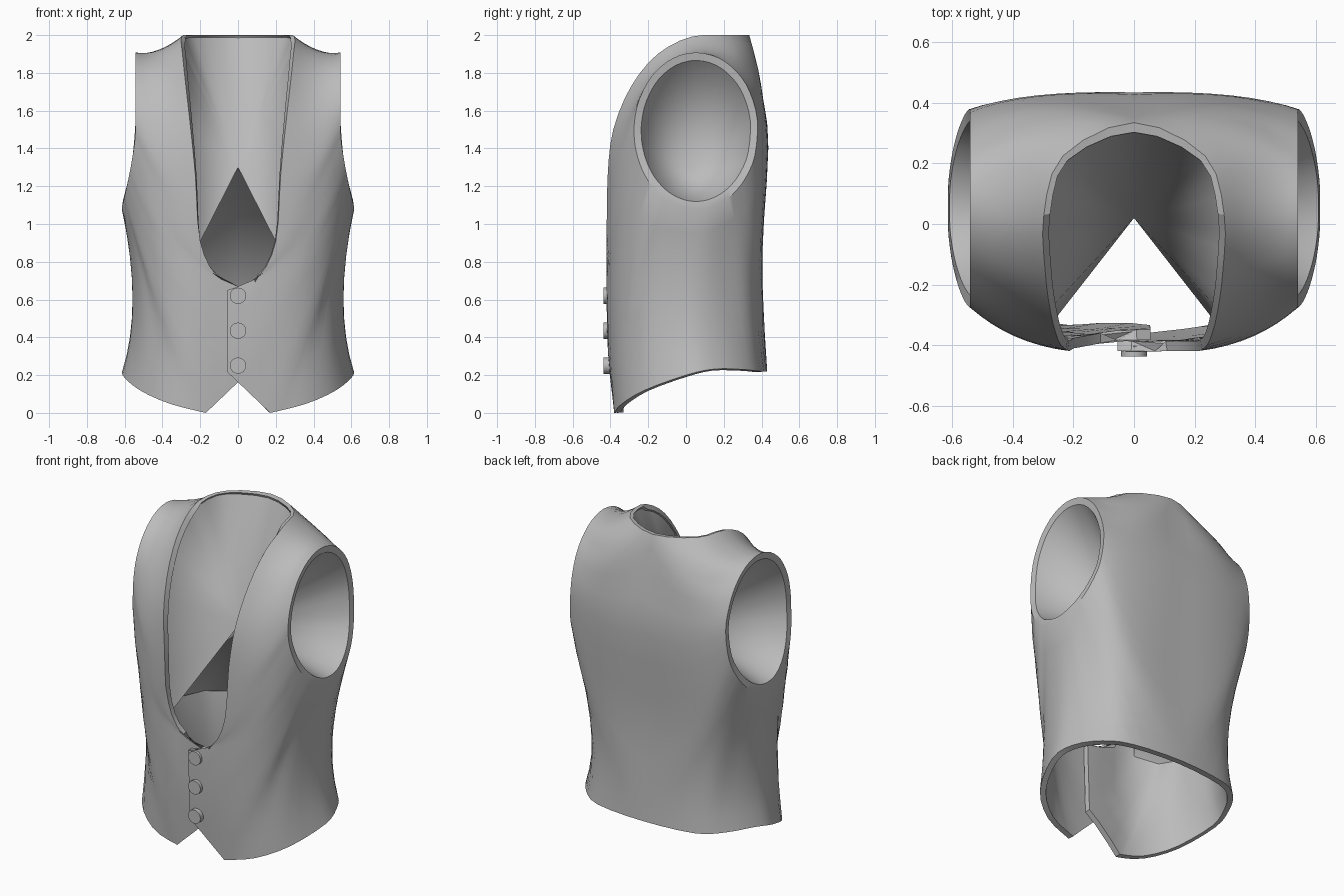
import bpy, bmesh, math
from mathutils import Vector as V

if "Cube" in bpy.data.objects:
    bpy.data.objects.remove(bpy.data.objects["Cube"])

grey = bpy.data.materials.new("plain_grey")
grey.diffuse_color = (0.5, 0.5, 0.5, 1)
grey.use_nodes = True
grey.node_tree.nodes["Principled BSDF"].inputs["Base Color"].default_value = grey.diffuse_color


def make_object(name, verts, faces):
    me = bpy.data.meshes.new(name)
    me.from_pydata([tuple(v) for v in verts], [], faces)
    me.materials.append(grey)
    ob = bpy.data.objects.new(name, me)
    bpy.context.collection.objects.link(ob)
    return ob


def smooth(ob, deg):
    bpy.ops.object.select_all(action='DESELECT')
    ob.select_set(True)
    bpy.context.view_layer.objects.active = ob
    bpy.ops.object.shade_smooth_by_angle(angle=math.radians(deg))


def mirror(p):
    return V((-p[0], p[1], p[2]))


# Outer border of one half: collar, centre back, hem, front edge, neckline
border = [V(p) for p in (
    (.298, .03, 1.992), (.235, .225, 2.0), (0, .335, 2.0), (0, .395, 1.72),
    (0, .435, 1.42), (0, .40, .8), (0, .43, .22), (.34, .395, .22),
    (.49, .30, .23), (.585, .15, .232), (.612, 0, .2), (.52, -.22, .12),
    (.36, -.34, .048), (.17, -.38, 0), (-.055, -.405, .215),
    (-.055, -.42, .65), (.11, -.42, .725), (.2, -.42, .91),
    (.225, -.415, 1.25), (.25, -.385, 1.5), (.276, -.29, 1.73),
    (.294, -.15, 1.9))]

# Middle loop of the same half, on the torso surface
middle = [V(p) for p in (
    (.42, .03, 1.918), (.40, .25, 1.9), (.30, .365, 1.8), (.31, .405, 1.63),
    (.32, .425, 1.41), (.35, .40, .98), (.355, .38, .72), (.44, .325, .68),
    (.495, .235, .65), (.545, .12, .62), (.557, 0, .6), (.515, -.17, .6),
    (.455, -.265, .57), (.40, -.335, .55), (.33, -.38, .68),
    (.33, -.385, .85), (.36, -.38, 1.0), (.38, -.375, 1.13),
    (.40, -.365, 1.32), (.40, -.325, 1.52), (.40, -.25, 1.69),
    (.41, -.14, 1.83))]

# Armhole loop: an upright ellipse that flares outward at the bottom
angles = (0, 22, 42, 60, 82, 108, 126, 140, 153, 167, 180, 193, 206,
          217, 230, 242, 254, 265, 278, 295, 316, 338)
C_Y, C_Z = .053, 1.493
armhole = []
for a in angles:
    a = math.radians(a)
    z = C_Z + .415 * math.cos(a)
    k = min(max((1.5 - z) / .415, 0), 1)
    armhole.append(V((.542 + .073 * k ** 1.4, C_Y + .328 * math.sin(a), z)))


def densify(pts, corners=(), mirrored=(), n=3):
    """Closed Catmull-Rom curve; corners stay sharp, some meet their mirror."""
    out, m = [], len(pts)
    for i in range(m):
        p0, p1, p2, p3 = (pts[(i + k) % m] for k in (-1, 0, 1, 2))
        if i in corners:
            p0 = mirror(p2) if (i, 1) in mirrored else p1
        if (i + 1) % m in corners:
            p3 = mirror(p1) if (i + 1, -1) in mirrored else p2
        for s in range(n):
            t = s / n
            out.append(.5 * (2 * p1 + (p2 - p0) * t
                             + (2 * p0 - 5 * p1 + 4 * p2 - p3) * t * t
                             + (3 * p1 - p0 - 3 * p2 + p3) * t ** 3))
    return out


edge = densify(border, (2, 6, 13, 14, 15), ((2, -1), (6, 1)))
mid = densify(middle)
hole = densify(armhole)

# Vest body: quadratic loft border -> middle -> armhole, both halves
STEPS, N = 8, len(edge)
verts, faces = [], []
for side in (1, -1):
    base = len(verts)
    for d, m, a in zip(edge, mid, hole):
        for j in range(STEPS + 1):
            t = j / STEPS
            p = (d * ((1 - t) * (1 - 2 * t)) + m * (4 * t * (1 - t))
                 + a * (t * (2 * t - 1)))
            if side < 0:
                # the left front panel tucks under the right one
                if p.y < -.2 and p.z < 1:
                    p.y += .037 * min(max((.25 - p.x) / .2, 0), 1)
                p = mirror(p)
            verts.append(p)
    for i in range(N):
        for j in range(STEPS):
            i2 = (i + 1) % N
            q = [base + i * (STEPS + 1) + j, base + i * (STEPS + 1) + j + 1,
                 base + i2 * (STEPS + 1) + j + 1, base + i2 * (STEPS + 1) + j]
            faces.append(q if side > 0 else q[::-1])
vest = make_object("vest_body", verts, faces)

# weld the centre back seam
bm = bmesh.new()
bm.from_mesh(vest.data)
bmesh.ops.remove_doubles(bm, verts=bm.verts, dist=.0005)
bm.to_mesh(vest.data)
bm.free()

# cloth thickness
count = len(vest.data.vertices)
mod = vest.modifiers.new("thickness", 'SOLIDIFY')
mod.thickness, mod.offset = .034, -1
bpy.context.view_layer.objects.active = vest
bpy.ops.object.modifier_apply(modifier=mod.name)


def inner_rim(p):
    """Inner edge of the armhole rim, facing sideways."""
    return V((p.x - .006, C_Y + (p.y - C_Y) * .885, C_Z + (p.z - C_Z) * .9))


# square off the armhole and collar rims
vs = vest.data.vertices
for i in range(count):
    p = vs[i].co
    if any((V((abs(p.x), p.y, p.z)) - h).length < 1e-4 for h in hole):
        q = inner_rim(V((abs(p.x), p.y, p.z)))
        vs[i + count].co = q if p.x > 0 else mirror(q)
    elif p.z > 1.985 and abs(p.x) < .3:
        vs[i + count].co.z = p.z - .004
smooth(vest, 32)

# Inner lining: fans that run from the openings to one point inside
apex = V((0, .02, 1.3))


def fan(name, pts, flip=False, closed=False):
    n = len(pts)
    tris = []
    for i in range(n if closed else n - 1):
        a, b = i + 1, (i + 1) % n + 1
        tris.append((0, b, a) if flip else (0, a, b))
    smooth(make_object(name, [apex] + pts, tris), 100)


def both_sides(pts):
    return pts + [mirror(p) for p in pts[-2::-1]]


low_front = V((.30, -.358, .71))
neck = [V(p) for p in ((.29, -.35, 1.0), (.285, -.345, 1.3),
                       (.285, -.315, 1.52))]
neck += [p.lerp(apex, .03) + V((0, .01, -.01)) for p in edge[60:]]
neck += [p.lerp(apex, .02) - V((0, .025 * max(p.y, 0) / .335, 0))
         for p in edge[:7]]
neck[-1].x = 0
fan("neck_lining", both_sides([low_front] + neck))
roof = [V(p) for p in ((.42, -.28, .67), (.51, -.1, .66), (.51, .1, .66),
                       (.43, .28, .66), (.3, .36, .66), (0, .375, .66))]
fan("lower_lining", both_sides([low_front] + roof), flip=True)
cuff = [inner_rim(p) for p in hole]
fan("armhole_lining_right", cuff, flip=True, closed=True)
fan("armhole_lining_left", [mirror(p) for p in cuff], closed=True)

# Three round buttons down the front
for i, z in enumerate((.25, .435, .62)):
    bpy.ops.mesh.primitive_cylinder_add(
        vertices=24, radius=.043, depth=.035,
        location=(0, -.42, z), rotation=(math.pi / 2, 0, 0))
    b = bpy.context.object
    b.name = "button_%d" % (i + 1)
    b.data.materials.append(grey)
    smooth(b, 40)
